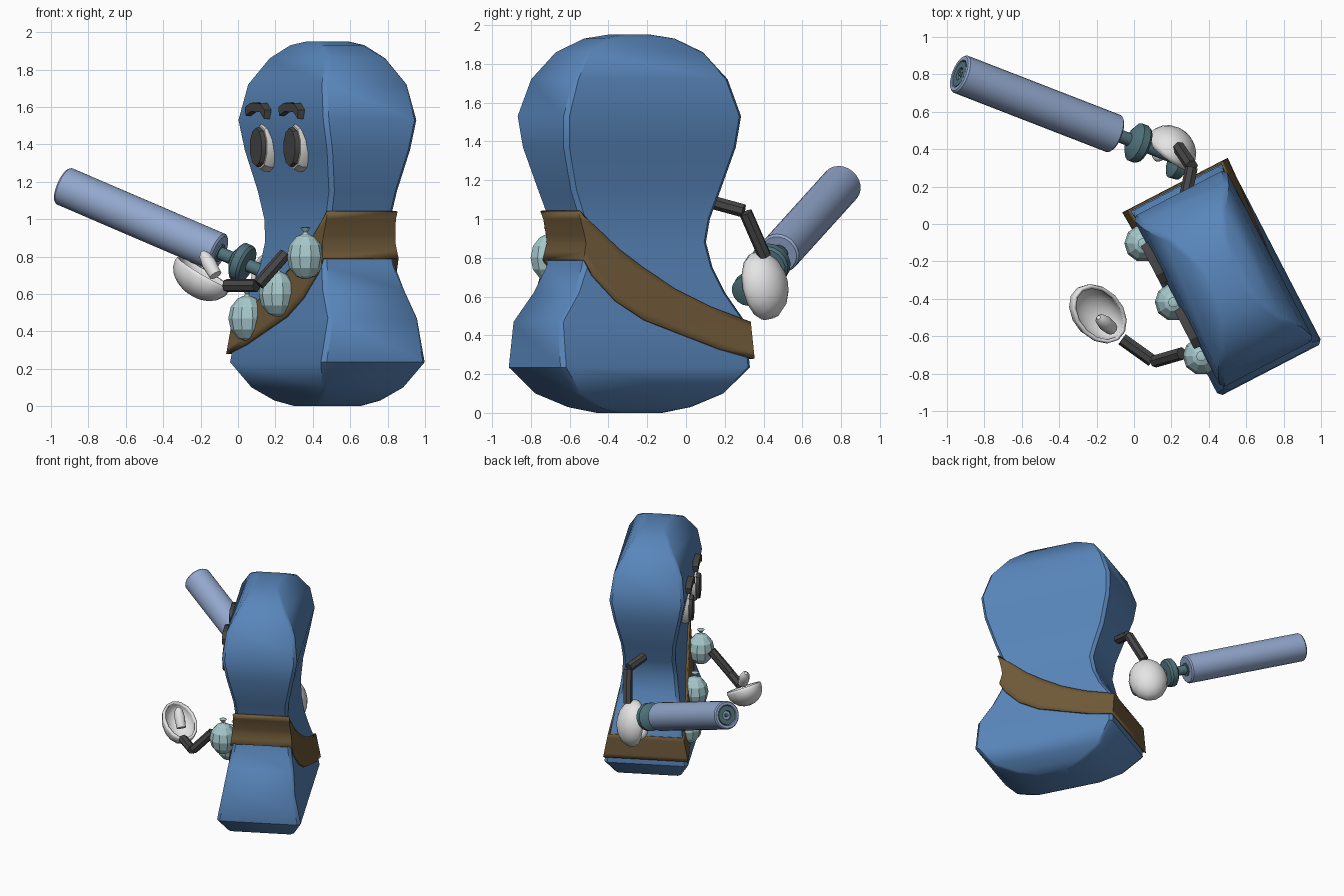
import bpy, bmesh, math
from mathutils import Vector, Matrix

if "Cube" in bpy.data.objects:
    bpy.data.objects.remove(bpy.data.objects["Cube"])


def material(name, rgb):
    m = bpy.data.materials.new(name)
    m.use_nodes = True
    col = (*rgb, 1)
    m.diffuse_color = col
    m.node_tree.nodes["Principled BSDF"].inputs["Base Color"].default_value = col
    return m


BLUE = material("body blue", (.10, .24, .50))
BROWN = material("belt brown", (.165, .105, .042))
STEEL = material("pale steel blue", (.29, .39, .61))
TEAL = material("dark teal", (.08, .17, .20))
AQUA = material("pale aqua", (.38, .58, .60))
DARK = material("charcoal", (.06, .06, .06))
WHITE = material("glove white", (.78, .78, .78))
EYE = material("eye white", (.62, .61, .58))

# Body frame: u runs along the wide side, t through the thickness (face at -t)
CENTRE = Vector((.478, -.292, 0))
U_DIR = Vector((-.46, .888, 0)).normalized()
T_DIR = Vector((U_DIR.y, -U_DIR.x, 0))


def place(u, t, z):
    return CENTRE + U_DIR * u + T_DIR * t + Vector((0, 0, z))


def finish(name, bm, mat, angle=None):
    bmesh.ops.recalc_face_normals(bm, faces=bm.faces[:])
    me = bpy.data.meshes.new(name)
    bm.to_mesh(me)
    bm.free()
    me.materials.append(mat)
    ob = bpy.data.objects.new(name, me)
    bpy.context.collection.objects.link(ob)
    if angle:
        bpy.ops.object.select_all(action='DESELECT')
        ob.select_set(True)
        bpy.context.view_layer.objects.active = ob
        bpy.ops.object.shade_smooth_by_angle(angle=math.radians(angle))
    return ob


def skin(bm, rings, caps=True):
    rows = [[bm.verts.new(p) for p in ring] for ring in rings]
    n = len(rows[0])
    for a, b in zip(rows, rows[1:]):
        for i in range(n):
            j = (i + 1) % n
            bm.faces.new((a[i], a[j], b[j], b[i]))
    if caps:
        bm.faces.new(rows[0])
        bm.faces.new(rows[-1])


def lathe(name, start, direction, profile, sides, mat, angle=None):
    """Profile of (distance, radius) spun about an axis."""
    q = Vector(direction).to_track_quat('Z', 'Y')
    bm = bmesh.new()
    skin(bm, [[Vector(start) + q @ Vector((r * math.cos(a), r * math.sin(a), d))
               for a in (math.tau * i / sides for i in range(sides))]
              for d, r in profile])
    return finish(name, bm, mat, angle)


def plate(name, outline, t0, t1, shrink, mat):
    """Prism standing out from the face, its front slightly reduced."""
    cu = sum(p[0] for p in outline) / len(outline)
    cz = sum(p[1] for p in outline) / len(outline)
    bm = bmesh.new()
    skin(bm, [[place(cu + (u - cu) * s, t, cz + (z - cz) * s) for u, z in outline]
              for t, s in ((t0, 1), ((t0 + 2 * t1) / 3, 1), (t1, shrink))])
    return finish(name, bm, mat, 30)


# Body: (height, half width, half thickness)
LEVELS = [(0, .13, .14), (.03, .27, .19), (.10, .43, .245), (.235, .55, .312),
          (.47, .545, .268), (.62, .44, .245), (.75, .38, .22), (.88, .35, .205),
          (1.0, .378, .195), (1.15, .435, .205), (1.37, .50, .25), (1.53, .515, .28),
          (1.72, .45, .255), (1.86, .345, .18), (1.93, .21, .125), (1.95, .09, .09)]


def girth(z):
    for (z0, u0, t0), (z1, u1, t1) in zip(LEVELS, LEVELS[1:]):
        if z <= z1:
            f = (z - z0) / (z1 - z0)
            return u0 + (u1 - u0) * f, t0 + (t1 - t0) * f


CH = .022
bm = bmesh.new()
rings = []
for z, U, T in LEVELS:
    corners = [(U, T - CH), (U - CH, T), (CH - U, T), (-U, T - CH),
               (-U, CH - T), (CH - U, -T), (U - CH, -T), (U, CH - T)]
    rings.append([place(u, t, z) for u, t in corners])
skin(bm, rings)
finish("body", bm, BLUE, 38)

# Diagonal belt: (fraction along width, top edge, bottom edge)
BELT = [(-1, 1.04, .79), (-.82, .97, .71), (-.45, .84, .58), (-.1, .75, .48),
        (.3, .64, .40), (.65, .55, .33), (1, .47, .28)]
GAP = .014
stations = [(1, *b) for b in BELT] + [(-1, *b) for b in reversed(BELT)]
bm = bmesh.new()
rings = []
for k in range(7):
    ring = []
    for side, f, top, low in stations:
        z = low + (top - low) * k / 6
        U, T = girth(z)
        ring.append(place(f * (U + GAP), side * (T + GAP), z))
    rings.append(ring)
skin(bm, rings, caps=False)
belt = finish("belt", bm, BROWN, 35)
mod = belt.modifiers.new("thickness", 'SOLIDIFY')
mod.thickness = .014
mod.offset = -1


def oval(a, b, cu):
    return [(cu + a * math.cos(k), 1.385 + b * math.sin(k))
            for k in (math.tau * (i + .5) / 10 for i in range(10))]


# Eyes and brows
for label, u in (("left", .23), ("right", -.16)):
    plate(label + "_eye", oval(.095, .13, u), -.22, -.287, .9, EYE)
    plate(label + "_pupil", oval(.074, .107, u), -.27, -.312, .95, DARK)
    arch = [(-.12, .018), (-.065, .055), (.05, .058), (.115, .035)]
    brow = arch + [(du * .95, dz - .048) for du, dz in reversed(arch)]
    plate(label + "_brow", [(u + .015 + du, 1.565 + dz) for du, dz in brow],
          -.23, -.312, .97, DARK)

# Three tied balloons hanging on the belt
for i, (u, z) in enumerate(((.365, .47), (.011, .60), (-.314, .80))):
    arc = [math.radians(a) for a in (-84, -60, -30, 0, 30, 60, 80)]
    lathe(f"balloon_{i + 1}", place(u, -.295, z), (0, 0, 1),
          [(.122 * math.sin(a), .1 * math.cos(a)) for a in arc]
          + [(.13, .010), (.155, .028), (.158, .012)], 10, AQUA)


# Arms: two separate faceted segments each
def arm(name, points):
    for part, a, b in zip(("upper", "fore"), points, points[1:]):
        a, b = Vector(a), Vector(b)
        length = (b - a).length
        lathe(f"{name}_{part}_arm", a, b - a, [(.008, .035), (length - .008, .035)], 7, DARK)


arm("front", [(.26, -.69, .82), (.105, -.735, .645), (-.07, -.61, .645)])
arm("rear", [(.275, .14, 1.085), (.31, .305, 1.04), (.24, .41, .80)])


# Cupped mitten hands: open bowls with a thumb
def mitten(name, centre, along, opening, size, cut, thumb):
    x = Vector(along).normalized()
    y = Vector(opening).cross(x).normalized()
    frame = Matrix((x, y, x.cross(y))).transposed().to_4x4()
    bm = bmesh.new()
    bmesh.ops.create_uvsphere(bm, u_segments=14, v_segments=10, radius=1)
    bmesh.ops.bisect_plane(bm, geom=bm.verts[:] + bm.edges[:] + bm.faces[:],
                           plane_co=(0, 0, cut), plane_no=(0, 0, 1), clear_outer=True)
    bmesh.ops.transform(bm, verts=bm.verts[:], matrix=Matrix.Translation(centre)
                        @ frame @ Matrix.Diagonal((*size, 1)))
    hand = finish(name, bm, WHITE, 50)
    mod = hand.modifiers.new("thickness", 'SOLIDIFY')
    mod.thickness = .02
    mod.offset = -1
    a, b = (Vector(p) for p in thumb)
    length = (b - a).length
    lathe(name + "_thumb", a, b - a,
          [(0, .035), (length * .5, .04), (length * .85, .03), (length, .012)], 10, WHITE, 50)


mitten("front_hand", (-.19, -.48, .70), (-.6, .6, .4), (.25, .1, 1),
       (.19, .135, .125), .15, ((-.12, -.56, .70), (-.19, -.50, .825)))
mitten("rear_hand", (.195, .395, .655), (0, -.2, 1), (-.6, -.8, -.1),
       (.18, .145, .125), .2, ((.15, .42, .56), (.12, .34, .60)))

# Baton with grip, guard and pommel
START = Vector((-.10, .48, .82))
AXIS = Vector((-.85, .33, .365)).normalized()


def on_axis(name, profile, mat, sides=24, start=START):
    return lathe(name, start, AXIS, profile, sides, mat, 35)


on_axis("baton", [(0, .055), (0, .095), (.01, .106), (.955, .106), (.965, .098),
                  (.965, .078), (.95, .073)], STEEL)
on_axis("baton_end_cap", [(.935, .075), (.963, .071), (.963, .035), (.945, .032),
                          (.945, .015), (.963, .012)], TEAL)
on_axis("baton_collar", [(-.008, .05), (.01, .05)], TEAL)
on_axis("grip", [(-.38, .035), (.02, .035)], TEAL, 12)
on_axis("guard", [(-.18, .055), (-.175, .095), (-.16, .106), (-.12, .106),
                  (-.105, .085), (-.085, .05)], TEAL, 16)
on_axis("pommel", [(-.035, .05), (-.025, .08), (.025, .085), (.04, .06)], TEAL, 16,
        Vector((.235, .32, .635)))
